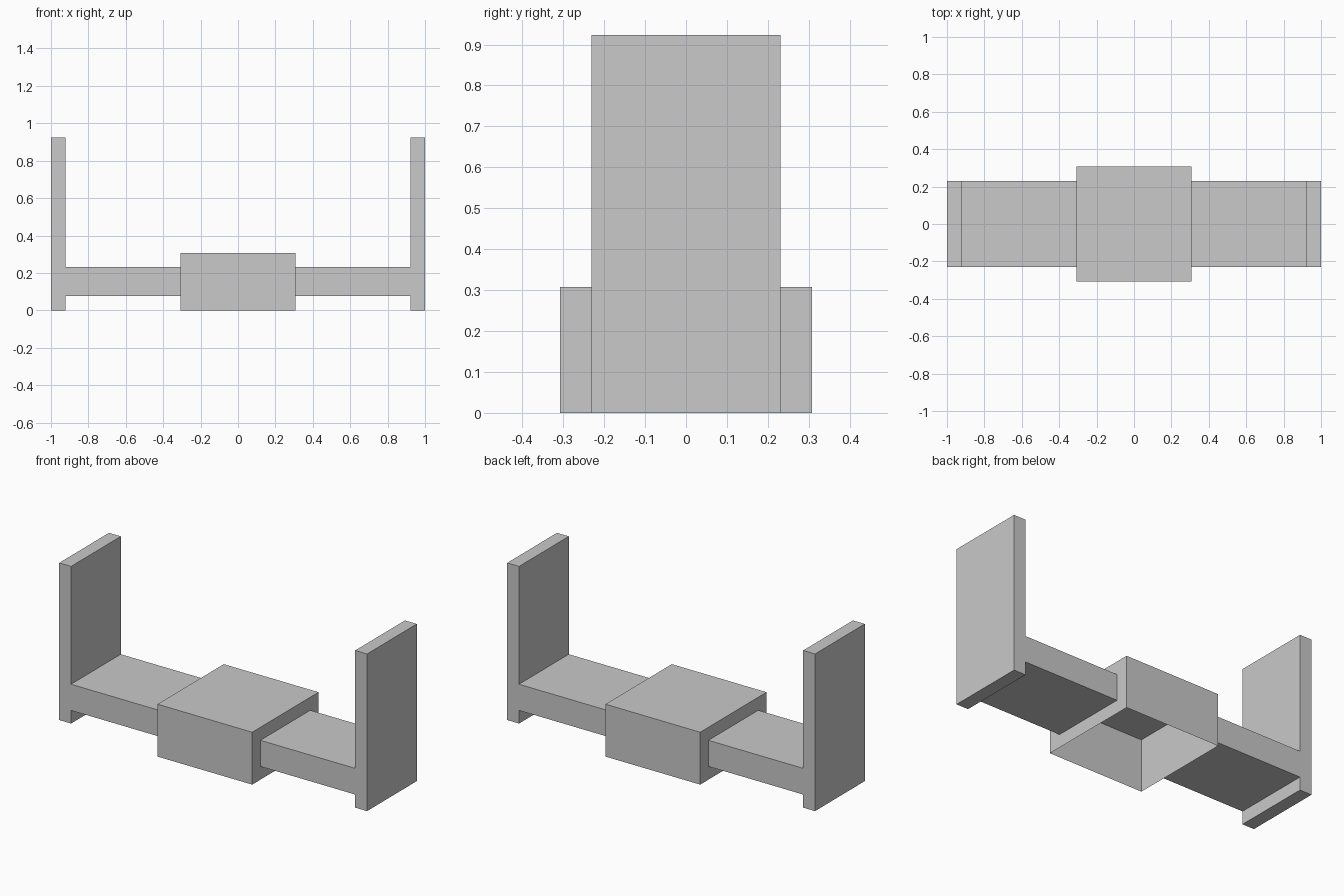
import bpy
import bmesh

if "Cube" in bpy.data.objects:
    bpy.data.objects.remove(bpy.data.objects["Cube"], do_unlink=True)

U = 1 / 13  # one module: the thickness of an end plate

grey = bpy.data.materials.new("plain grey")
grey.use_nodes = True
colour = (0.588, 0.588, 0.588, 1)
grey.diffuse_color = colour
grey.node_tree.nodes["Principled BSDF"].inputs["Base Color"].default_value = colour


def add_object(name, bm):
    bmesh.ops.recalc_face_normals(bm, faces=bm.faces)
    mesh = bpy.data.meshes.new(name)
    bm.to_mesh(mesh)
    bm.free()
    mesh.materials.append(grey)
    obj = bpy.data.objects.new(name, mesh)
    bpy.context.collection.objects.link(obj)
    return obj


# Central block: a low square shell, open underneath
bm = bmesh.new()
bmesh.ops.create_cube(bm, size=1)
bmesh.ops.scale(bm, vec=(8 * U, 8 * U, 4 * U), verts=bm.verts)
bmesh.ops.translate(bm, vec=(0, 0, 2 * U), verts=bm.verts)
bottom = [f for f in bm.faces if f.calc_center_median().z < U / 2]
bmesh.ops.delete(bm, geom=bottom, context="FACES_ONLY")
add_object("central_block", bm)

# Side arm with upright end plate: one sideways T profile, extruded in depth
PROFILE = [(4, 1), (12, 1), (12, 0), (13, 0), (13, 12), (12, 12), (12, 3), (4, 3)]


def side_arm(name, side):
    bm = bmesh.new()
    verts = [bm.verts.new((side * x * U, -3 * U, z * U)) for x, z in PROFILE]
    face = bm.faces.new(verts)
    result = bmesh.ops.extrude_face_region(bm, geom=[face], use_keep_orig=True)
    moved = [v for v in result["geom"] if isinstance(v, bmesh.types.BMVert)]
    bmesh.ops.translate(bm, vec=(0, 6 * U, 0), verts=moved)
    # The inner end lies against the block and needs no cap
    caps = [f for f in bm.faces if all(abs(v.co.x) < 5 * U for v in f.verts)]
    bmesh.ops.delete(bm, geom=caps, context="FACES_ONLY")
    add_object(name, bm)


side_arm("left_arm_and_plate", 1)
side_arm("right_arm_and_plate", -1)
